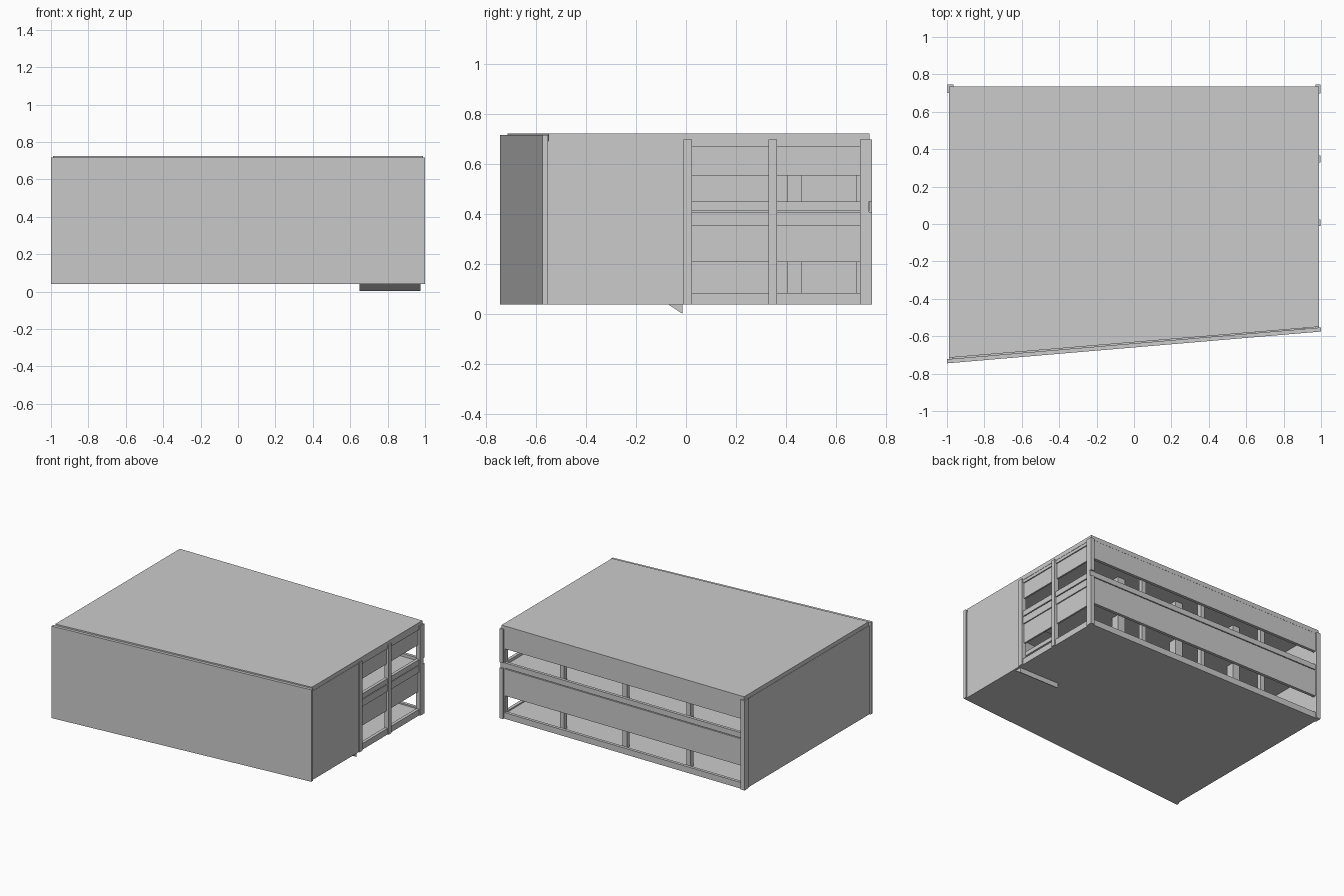
import bpy, bmesh
from mathutils import Vector

if "Cube" in bpy.data.objects:
    bpy.data.objects.remove(bpy.data.objects["Cube"])


def prism(name, pts, offset):
    """Extrude a closed outline of 3D points along an offset vector."""
    bm = bmesh.new()
    face = bm.faces.new([bm.verts.new(p) for p in pts])
    top = bmesh.ops.extrude_face_region(bm, geom=[face])
    verts = [g for g in top["geom"] if isinstance(g, bmesh.types.BMVert)]
    bmesh.ops.translate(bm, verts=verts, vec=Vector(offset))
    bmesh.ops.recalc_face_normals(bm, faces=bm.faces[:])
    me = bpy.data.meshes.new(name)
    bm.to_mesh(me)
    bm.free()
    ob = bpy.data.objects.new(name, me)
    bpy.context.collection.objects.link(ob)
    return ob


def slab(name, outline, z0, z1):
    return prism(name, [(x, y, z0) for x, y in outline], (0, 0, z1 - z0))


def box(name, x0, x1, y0, y1, z0, z1):
    return slab(name, [(x0, y0), (x1, y0), (x1, y1), (x0, y1)], z0, z1)


def front(x, inset=0.0):
    """y of the slanted front at a given x."""
    return -0.66 + 0.085 * x + inset


E = 0.985

# Slanted front wall
slab("front_wall", [(-1, front(-1)), (1, front(1)), (1, front(1, 0.022)), (-1, front(-1, 0.022))], 0.04, 0.717)

# Ground floor, upper floor with ramp opening, and roof
plan = [(-E, front(-E, 0.02)), (E, front(E, 0.02)), (E, 0.72), (-E, 0.72)]
slab("ground_floor", plan, 0.04, 0.075)
slab("upper_floor", [(-E, front(-E, 0.02)), (0.65, front(0.65, 0.02)), (0.65, -0.02),
                     (0.97, -0.02), (0.97, 0.72), (-E, 0.72)], 0.40, 0.43)
slab("roof", [(-0.988, front(-1, 0.03)), (0.988, front(1, 0.025)), (0.988, 0.735), (-0.988, 0.735)], 0.692, 0.724)

# Solid side walls
slab("left_wall", [(-0.99, front(-1, 0.02)), (-0.97, front(-1, 0.02)), (-0.97, 0.715), (-0.99, 0.715)], 0.04, 0.694)
box("right_wall", 0.97, 0.99, front(1, 0.015), 0.0, 0.04, 0.694)

# Ramp between floors, its toe reaching below the ground floor
prism("ramp", [(0.65, -0.015, 0.003), (0.65, -0.56, 0.365), (0.65, -0.56, 0.42), (0.65, -0.015, 0.058)], (0.325, 0, 0))

# Right side columns
for y in (-0.01, 0.33, 0.697):
    box("side_column", 0.962, 0.997, y, y + 0.035, 0.04, 0.70)

# Right side bands between the columns
for z0, z1, x1 in ((0.04, 0.085, 0.988), (0.21, 0.357, 0.978), (0.355, 0.407, 0.986),
                   (0.413, 0.452, 0.988), (0.555, 0.672, 0.978), (0.67, 0.695, 0.986)):
    box("side_band", 0.965, x1, 0.02, 0.71, z0, z1)

# Back bands
for z0, z1 in ((0.04, 0.085), (0.21, 0.407), (0.413, 0.452), (0.555, 0.695)):
    box("back_band", -0.975, 0.975, 0.712, 0.734, z0, z1)

# Back posts behind the bands
for x in (-0.52, 0.0, 0.51):
    box("back_post", x - 0.017, x + 0.017, 0.68, 0.713, 0.04, 0.694)

# Back corner columns
box("left_corner_column", -0.998, -0.965, 0.70, 0.745, 0.04, 0.70)
for z0, z1 in ((0.04, 0.41), (0.452, 0.70)):
    box("right_corner_column", 0.97, 0.998, 0.715, 0.745, z0, z1)

# Interior columns
for x in (-0.5, 0.0, 0.5):
    box("interior_column", x - 0.03, x + 0.03, 0.405, 0.465, 0.06, 0.694)
